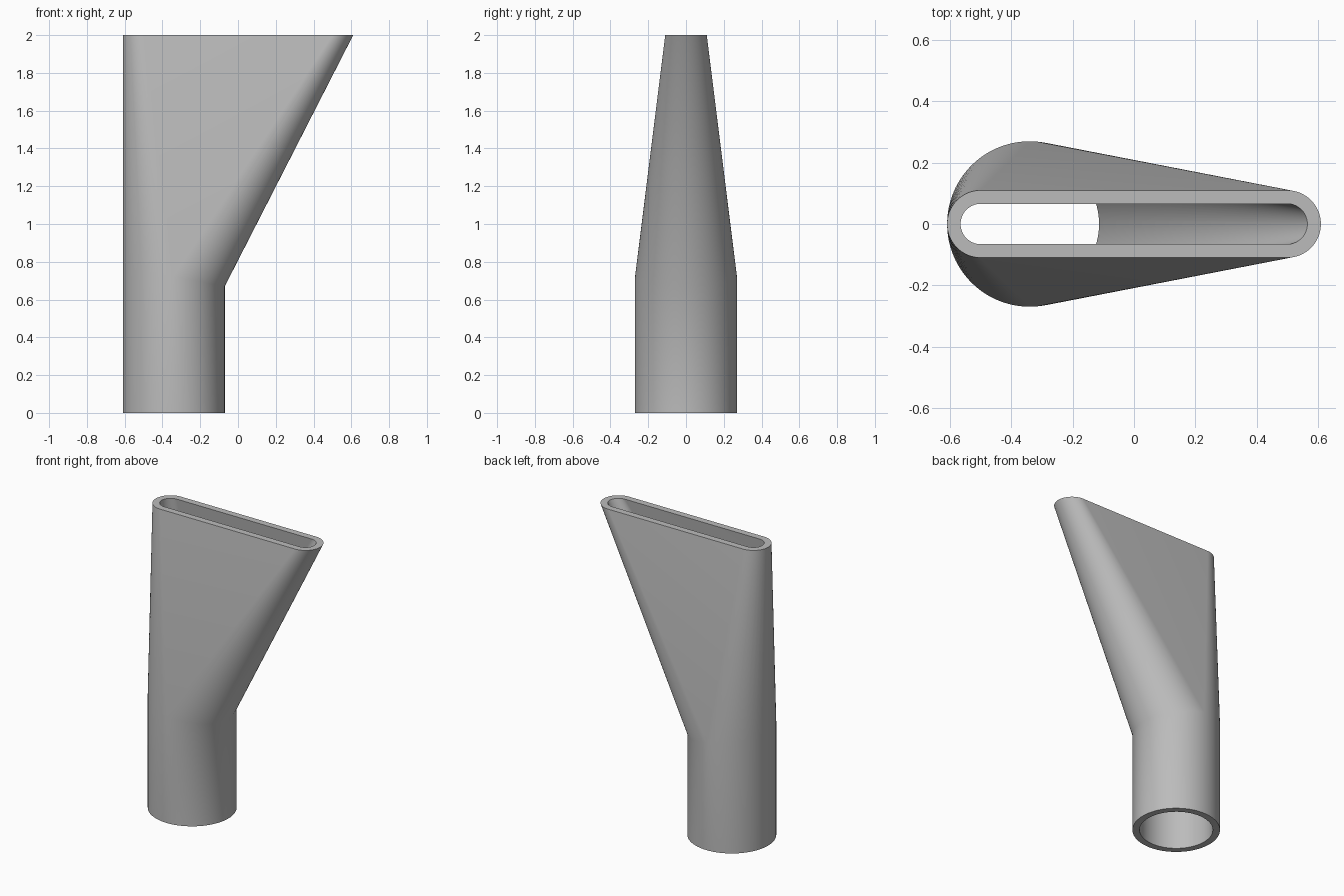
import bpy
import bmesh
import math

cube = bpy.data.objects.get("Cube")
if cube:
    bpy.data.objects.remove(cube, do_unlink=True)

SEGMENTS = 96
PIPE_X, PIPE_R = -0.34, 0.27
SLOT_X, SLOT_R = 0.5, 0.11
WALL = 0.044
JOINT_Z, JOINT_SLOPE, TOP = 0.72, -0.185, 2.0

grey = bpy.data.materials.new("plain grey")
grey.use_nodes = True
colour = (0.5, 0.5, 0.5, 1)
grey.diffuse_color = colour
grey.node_tree.nodes["Principled BSDF"].inputs["Base Color"].default_value = colour


def circle(radius):
    for i in range(SEGMENTS):
        a = math.tau * i / SEGMENTS
        yield radius * math.cos(a), radius * math.sin(a)


def slot(radius):
    """Outline of two half circles joined by straight sides."""
    half = SEGMENTS // 2
    for end in (0, 1):
        centre = -SLOT_X if end else SLOT_X
        for i in range(half + 1):
            a = math.pi * (i / half - 0.5 + end)
            yield centre + radius * math.cos(a), radius * math.sin(a)


def bridge(bm, a, b):
    for i in range(len(a)):
        j = (i + 1) % len(a)
        bm.faces.new((a[i], a[j], b[j], b[i]))


def shell(bm, inset):
    """One open skin: round pipe, slanted joint and flared slot."""
    foot, joint = [], []
    for x, y in circle(PIPE_R - inset):
        foot.append(bm.verts.new((PIPE_X + x, y, 0)))
        joint.append(bm.verts.new((PIPE_X + x, y, JOINT_Z + JOINT_SLOPE * x)))
    mouth = [bm.verts.new((x, y, TOP)) for x, y in slot(SLOT_R - inset)]

    # The flare wraps tightly round the joint and mouth, then loses its caps
    bmesh.ops.convex_hull(bm, input=joint + mouth, use_existing_faces=False)
    joint_set, mouth_set = set(joint), set(mouth)
    caps = [f for f in bm.faces
            if joint_set.issuperset(f.verts) or mouth_set.issuperset(f.verts)]
    bmesh.ops.delete(bm, geom=caps, context='FACES')
    bridge(bm, foot, joint)
    return foot, mouth


# Outer and inner skins joined by flat rims
bm = bmesh.new()
outer_foot, outer_mouth = shell(bm, 0)
inner_foot, inner_mouth = shell(bm, WALL)
bridge(bm, outer_foot, inner_foot)
bridge(bm, outer_mouth, inner_mouth)
bmesh.ops.recalc_face_normals(bm, faces=bm.faces[:])

mesh = bpy.data.meshes.new("flared_nozzle")
bm.to_mesh(mesh)
bm.free()
mesh.materials.append(grey)
nozzle = bpy.data.objects.new("flared_nozzle", mesh)
bpy.context.collection.objects.link(nozzle)
bpy.context.view_layer.objects.active = nozzle
nozzle.select_set(True)
bpy.ops.object.shade_smooth_by_angle(angle=math.radians(32))
